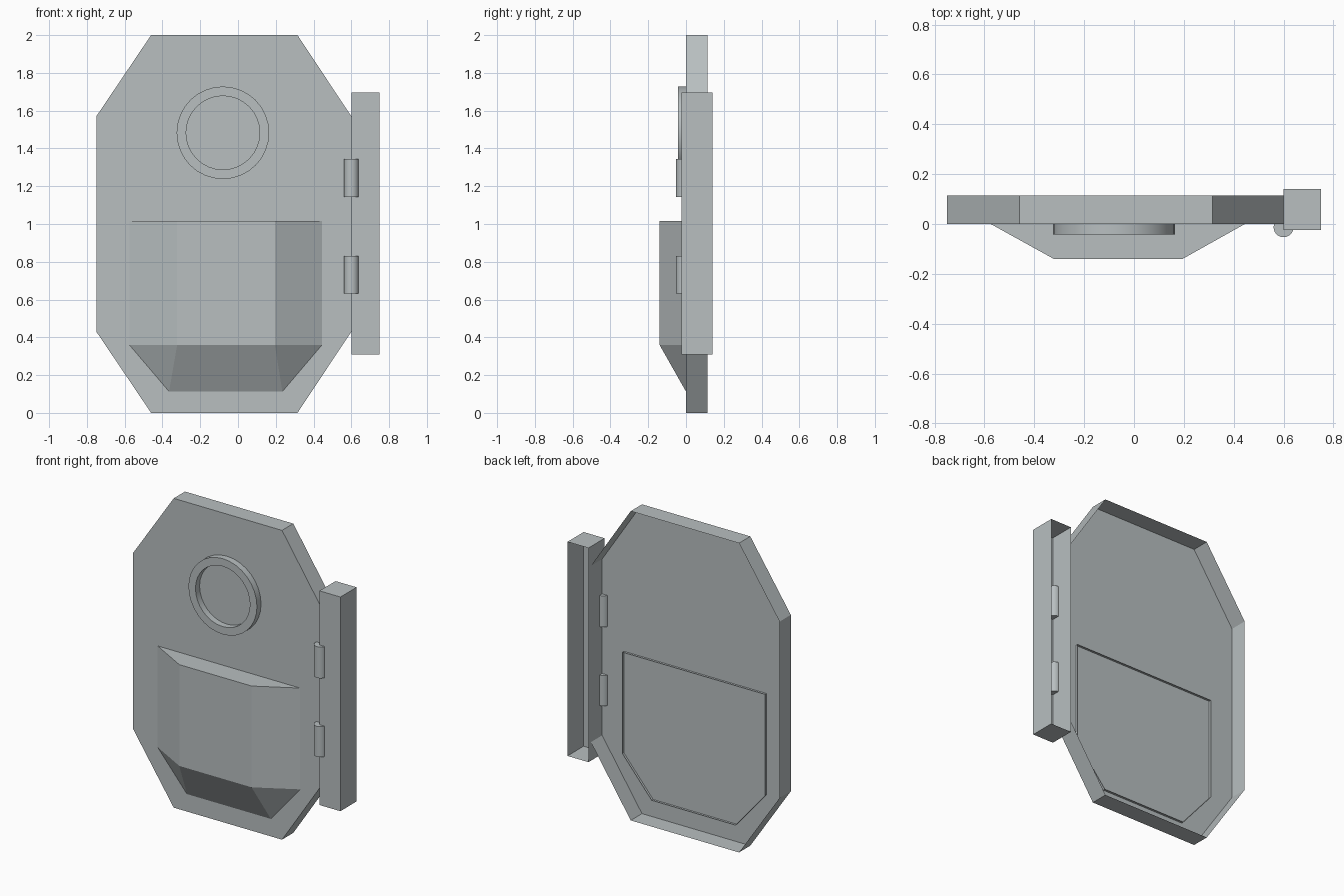
import bpy, bmesh, math

if "Cube" in bpy.data.objects:
    bpy.data.objects.remove(bpy.data.objects["Cube"])

grey = bpy.data.materials.new("light grey metal")
grey.diffuse_color = (0.48, 0.52, 0.53, 1)
grey.use_nodes = True
grey.node_tree.nodes["Principled BSDF"].inputs["Base Color"].default_value = grey.diffuse_color


def make(name, verts, faces, outside=None):
    """Mesh object; open shells get normals turned away from an inner point."""
    bm = bmesh.new()
    vs = [bm.verts.new(v) for v in verts]
    for f in faces:
        bm.faces.new([vs[i] for i in f])
    bmesh.ops.recalc_face_normals(bm, faces=bm.faces)
    if outside:
        bm.faces.ensure_lookup_table()
        bm.normal_update()
        f = bm.faces[0]
        c = f.calc_center_median()
        if sum(f.normal[i] * (c[i] - outside[i]) for i in range(3)) < 0:
            bmesh.ops.reverse_faces(bm, faces=bm.faces)
    me = bpy.data.meshes.new(name)
    bm.to_mesh(me)
    bm.free()
    me.materials.append(grey)
    ob = bpy.data.objects.new(name, me)
    bpy.context.collection.objects.link(ob)
    return ob


def open_shell(name, outline, front, back):
    """Front panel with side walls, open at the back."""
    n = len(outline)
    verts = [(x, y, z) for y in (front, back) for x, z in outline]
    faces = [range(n)] + [(i, (i + 1) % n, n + (i + 1) % n, n + i) for i in range(n)]
    cx = sum(p[0] for p in outline) / n
    cz = sum(p[1] for p in outline) / n
    return make(name, verts, faces, (cx, (front + back) / 2, cz))


def smooth(ob):
    bpy.ops.object.select_all(action='DESELECT')
    ob.select_set(True)
    bpy.context.view_layer.objects.active = ob
    bpy.ops.object.shade_smooth_by_angle(angle=math.radians(35))


# octagonal door
open_shell("door_panel", [(-0.46, 0), (0.315, 0), (0.6, 0.43), (0.6, 1.57),
                          (0.315, 2), (-0.46, 2), (-0.75, 1.57), (-0.75, 0.43)], 0, 0.115)

# hinge post beside the door
open_shell("hinge_post", [(0.6, 0.31), (0.75, 0.31), (0.75, 1.695), (0.6, 1.695)], -0.025, 0.14)

# bulging lower compartment, its rim poking slightly through the door
rim = [(-0.575, 1.015), (-0.575, 0.36), (-0.365, 0.113), (0.235, 0.113), (0.445, 0.36), (0.445, 1.015)]
face = [(-0.322, 1.015), (-0.322, 0.36), (0.195, 0.36), (0.195, 1.015)]
verts = ([(x, 0, z) for x, z in rim] + [(x, -0.14, z) for x, z in face]
         + [(x, 0.015, z) for x, z in rim])
faces = [(6, 7, 8, 9), (0, 1, 7, 6), (1, 2, 7), (2, 3, 8, 7), (3, 4, 8), (4, 5, 9, 8), (5, 0, 6, 9)]
faces += [(i, (i + 1) % 6, 10 + (i + 1) % 6, 10 + i) for i in range(6)]
make("lower_bulge", verts, faces, (-0.065, 0, 0.6))

# round window ring
N = 32
verts = []
for r, y in ((0.245, 0), (0.245, -0.042), (0.195, -0.042), (0.195, 0)):
    for i in range(N):
        a = 2 * math.pi * i / N
        verts.append((-0.08 + r * math.cos(a), y, 1.483 + r * math.sin(a)))
faces = [(k * N + i, k * N + (i + 1) % N, (k + 1) % 4 * N + (i + 1) % N, (k + 1) % 4 * N + i)
         for k in range(4) for i in range(N)]
smooth(make("window_ring", verts, faces))

# hinge barrels
for name, z0, z1 in (("lower_hinge", 0.633, 0.83), ("upper_hinge", 1.143, 1.345)):
    n = 24
    verts = [(0.6 + 0.04 * math.cos(2 * math.pi * i / n), -0.013 + 0.04 * math.sin(2 * math.pi * i / n), z)
             for z in (z0, z1) for i in range(n)]
    faces = [range(n), range(n, 2 * n)]
    faces += [(i, (i + 1) % n, n + (i + 1) % n, n + i) for i in range(n)]
    smooth(make(name, verts, faces))
